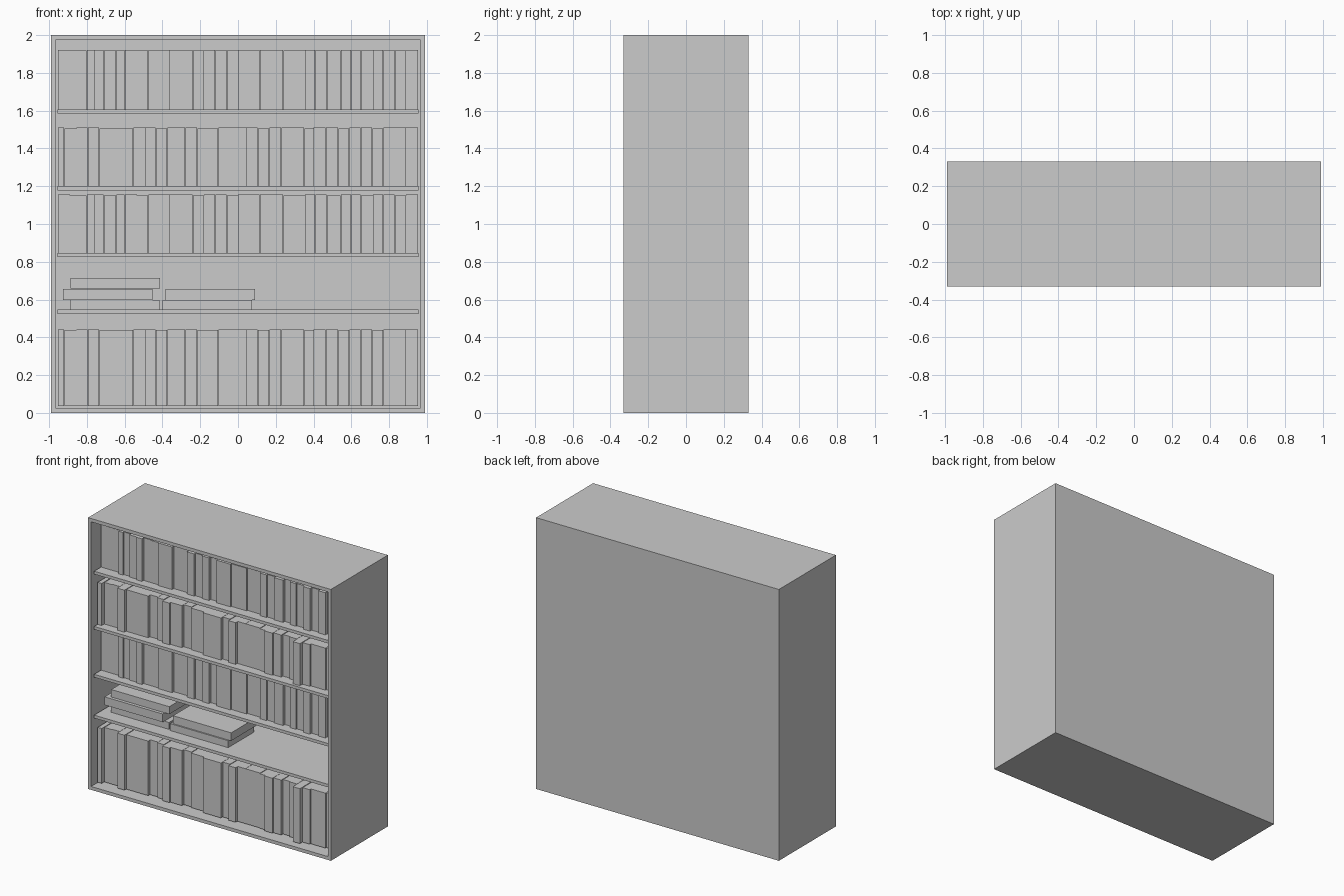
import bpy
import bmesh
from mathutils import Matrix, Vector

if "Cube" in bpy.data.objects:
    bpy.data.objects.remove(bpy.data.objects["Cube"])


def add_box(bm, lo, hi):
    lo, hi = Vector(lo), Vector(hi)
    m = Matrix.Translation((lo + hi) / 2) @ Matrix.Diagonal((*(hi - lo), 1))
    bmesh.ops.create_cube(bm, size=1, matrix=m)


def finish(bm, name):
    mesh = bpy.data.meshes.new(name)
    bm.to_mesh(mesh)
    bm.free()
    ob = bpy.data.objects.new(name, mesh)
    bpy.context.collection.objects.link(ob)
    return ob


def box(name, lo, hi):
    bm = bmesh.new()
    add_box(bm, lo, hi)
    return finish(bm, name)


W, D, H = 0.99, 0.332, 2.0     # half width, half depth, height
IN = 0.955                     # half width of the opening
BACK = 0.295                   # inner face of the back

# Cabinet: a solid block with the front face inset and pushed in
bm = bmesh.new()
add_box(bm, (-W, -D, 0), (W, D, H))
bm.faces.ensure_lookup_table()
front = min(bm.faces, key=lambda f: f.calc_center_median().y)
bmesh.ops.inset_region(bm, faces=[front], thickness=W - IN)
front.normal_update()
res = bmesh.ops.extrude_discrete_faces(bm, faces=[front])
bmesh.ops.translate(bm, verts=res["faces"][0].verts, vec=(0, BACK + D, 0))
bmesh.ops.recalc_face_normals(bm, faces=bm.faces)
finish(bm, "cabinet")

# Shelves
for i, top in enumerate((0.546, 0.847, 1.2, 1.607)):
    box(f"shelf_{i + 1}", (-IN, -0.312, top - 0.022), (IN, BACK, top))

# Standing books: right edge of each (hundredths) and its setback from the front
ROW_A = ((-89, 10), (-80, 10), (-76, 8), (-71, 9), (-64.5, 8), (-60, 7), (-53.5, 9),
         (-47.5, 9), (-36, 8), (-24, 10), (-18, 8), (-12, 9), (-6, 8), (0, 10),
         (11.5, 8), (24, 9), (35.5, 10), (41, 8), (47, 9), (54.5, 8), (60, 10),
         (65, 8), (71.5, 9), (77, 7), (83, 9), (89, 8), (95.3, 10))
ROW_B = ((-92, 6), (-85.5, 9), (-79.5, 9), (-73.5, 6), (-55.5, 8), (-49, 10), (-43.5, 9),
         (-37.5, 7), (-28, 8), (-21.5, 10), (-10.5, 9), (4.5, 7), (10.5, 9), (16.5, 7),
         (23, 9), (35, 9), (40, 8.5), (46.5, 7), (53, 8), (59, 10), (65, 9), (71, 4),
         (77, 7), (89, 8), (95.3, 9))


def book_row(name, row, z, height):
    bm = bmesh.new()
    left = -IN
    for k, (right, setback) in enumerate(row):
        right /= 100
        y = -D + setback / 100
        top = z + height - 0.003 * (k % 3 == 1)
        add_box(bm, (left + 0.001, y, z), (right - 0.001, y + 0.45, top))
        left = right
    finish(bm, name)


book_row("books_bottom", ROW_B, 0.036, 0.405)
book_row("books_lower", ROW_A, 0.847, 0.308)
book_row("books_middle", ROW_B, 1.2, 0.31)
book_row("books_top", ROW_A, 1.607, 0.314)

# Lying books: centre x, bottom, top, front y
for i, (x, z0, z1, y) in enumerate(((-0.653, 0.546, 0.597, -0.21), (-0.69, 0.597, 0.657, -0.23),
                                    (-0.65, 0.659, 0.714, -0.21), (-0.163, 0.546, 0.597, -0.22),
                                    (-0.146, 0.597, 0.656, -0.21))):
    box(f"lying_book_{i + 1}", (x - 0.237, y, z0), (x + 0.237, y + 0.3, z1))
